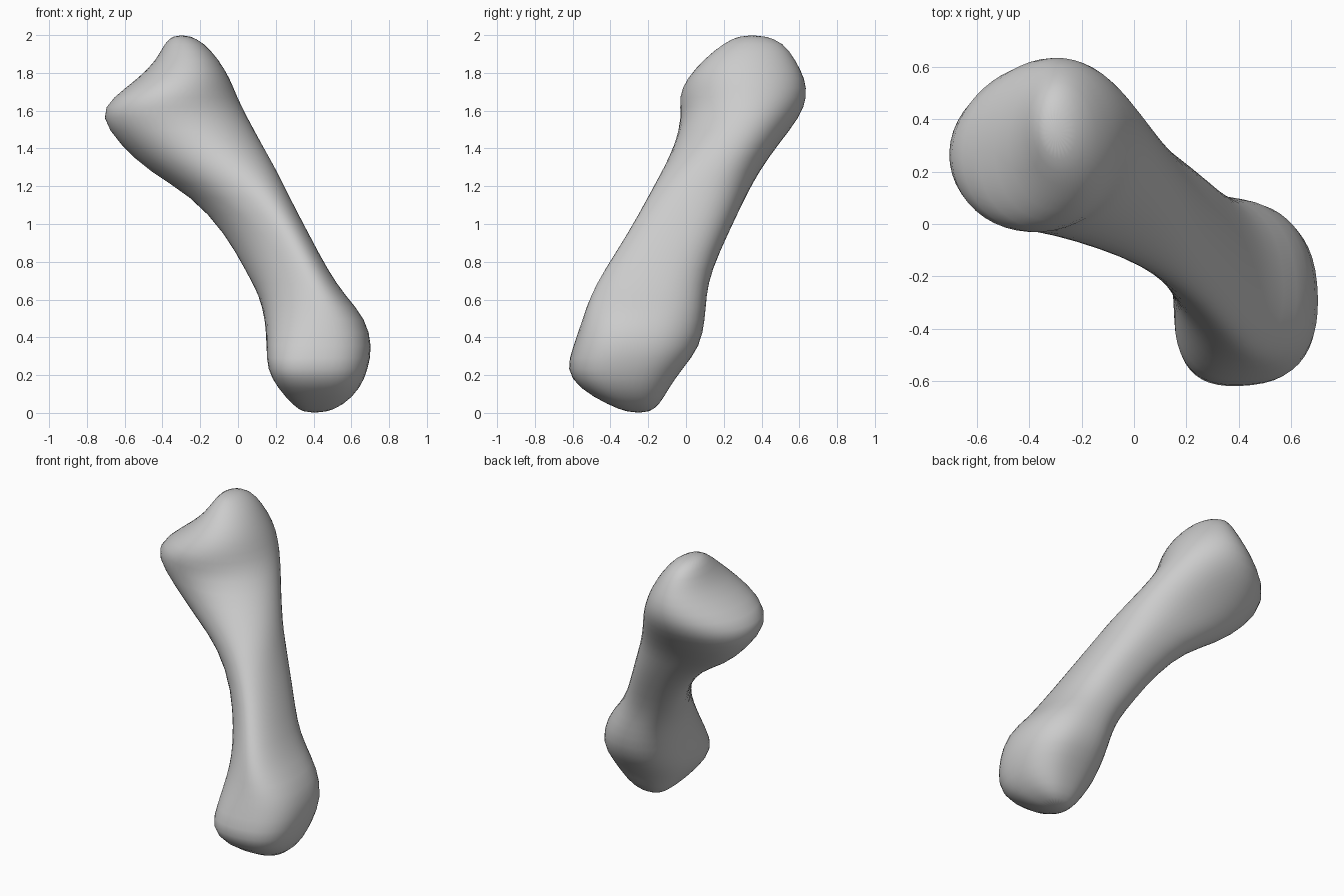
import bpy, bmesh, math

# Horizontal slices: z, x min, x max, y min, y max,
# skew on the front-left half, skew on the back-right half
SLICES = [
    (0.00, 0.35, 0.46, -0.30, -0.20, 0.0, 0.0),
    (0.04, 0.29, 0.56, -0.41, -0.14, 0.0, 0.0),
    (0.13, 0.21, 0.65, -0.57, -0.09, 0.1, 0.0),
    (0.23, 0.15, 0.69, -0.64, -0.02, 0.15, 0.0),
    (0.35, 0.15, 0.715, -0.60, 0.08, 0.1, -0.1),
    (0.50, 0.14, 0.68, -0.55, 0.105, -0.15, -0.15),
    (0.62, 0.11, 0.57, -0.51, 0.11, -0.45, -0.1),
    (0.75, 0.04, 0.48, -0.44, 0.135, -0.65, -0.1),
    (0.95, -0.07, 0.375, -0.31, 0.225, -0.7, -0.1),
    (1.15, -0.25, 0.27, -0.20, 0.32, -0.65, -0.1),
    (1.28, -0.48, 0.21, -0.13, 0.39, -0.55, -0.1),
    (1.42, -0.63, 0.13, -0.06, 0.49, -0.25, -0.05),
    (1.57, -0.74, 0.05, -0.025, 0.61, 0.1, 0.05),
    (1.67, -0.67, 0.0, -0.045, 0.645, 0.15, 0.1),
    (1.77, -0.53, -0.04, 0.0, 0.635, 0.1, 0.0),
    (1.87, -0.43, -0.10, 0.09, 0.58, 0.0, -0.1),
    (1.96, -0.39, -0.18, 0.20, 0.52, -0.1, -0.1),
    (2.00, -0.34, -0.26, 0.29, 0.41, -0.1, -0.1),
]
SIDES = 24


def rounded(c, e):
    return math.copysign(abs(c) ** e, c)


def ring(z, x0, x1, y0, y1, skew_a, skew_b):
    """Oval that fills the x and y ranges, skewed differently on two halves."""
    pts = []
    # fuller, boxier outline at the lower head, nearly elliptical higher up
    e = 0.92 - 0.14 * math.exp(-((z - 0.22) / 0.25) ** 2)
    if z > 1.5:
        e = 1.0
    for i in range(SIDES):
        t = 2 * math.pi * i / SIDES
        mix = (1 + math.cos(t)) / 2
        half = math.acos(skew_a + (skew_b - skew_a) * mix) / 2
        x = (x0 + x1) / 2 + (x1 - x0) / 2 * rounded(math.cos(t + half), e)
        y = (y0 + y1) / 2 + (y1 - y0) / 2 * rounded(math.cos(t - half), e)
        pts.append((x, y, z))
    return pts


# Bone: loft through the slices and close both ends
bm = bmesh.new()
rings = [[bm.verts.new(p) for p in ring(*s)] for s in SLICES]
for a, b in zip(rings, rings[1:]):
    for i in range(SIDES):
        j = (i + 1) % SIDES
        bm.faces.new((a[i], a[j], b[j], b[i]))
bm.faces.new(rings[0][::-1])
bm.faces.new(rings[-1])
bmesh.ops.recalc_face_normals(bm, faces=bm.faces)
mesh = bpy.data.meshes.new("bone")
bm.to_mesh(mesh)
bm.free()
for p in mesh.polygons:
    p.use_smooth = True
bone = bpy.data.objects.new("bone", mesh)
bpy.context.collection.objects.link(bone)
sub = bone.modifiers.new("smooth", 'SUBSURF')
sub.levels = sub.render_levels = 1
